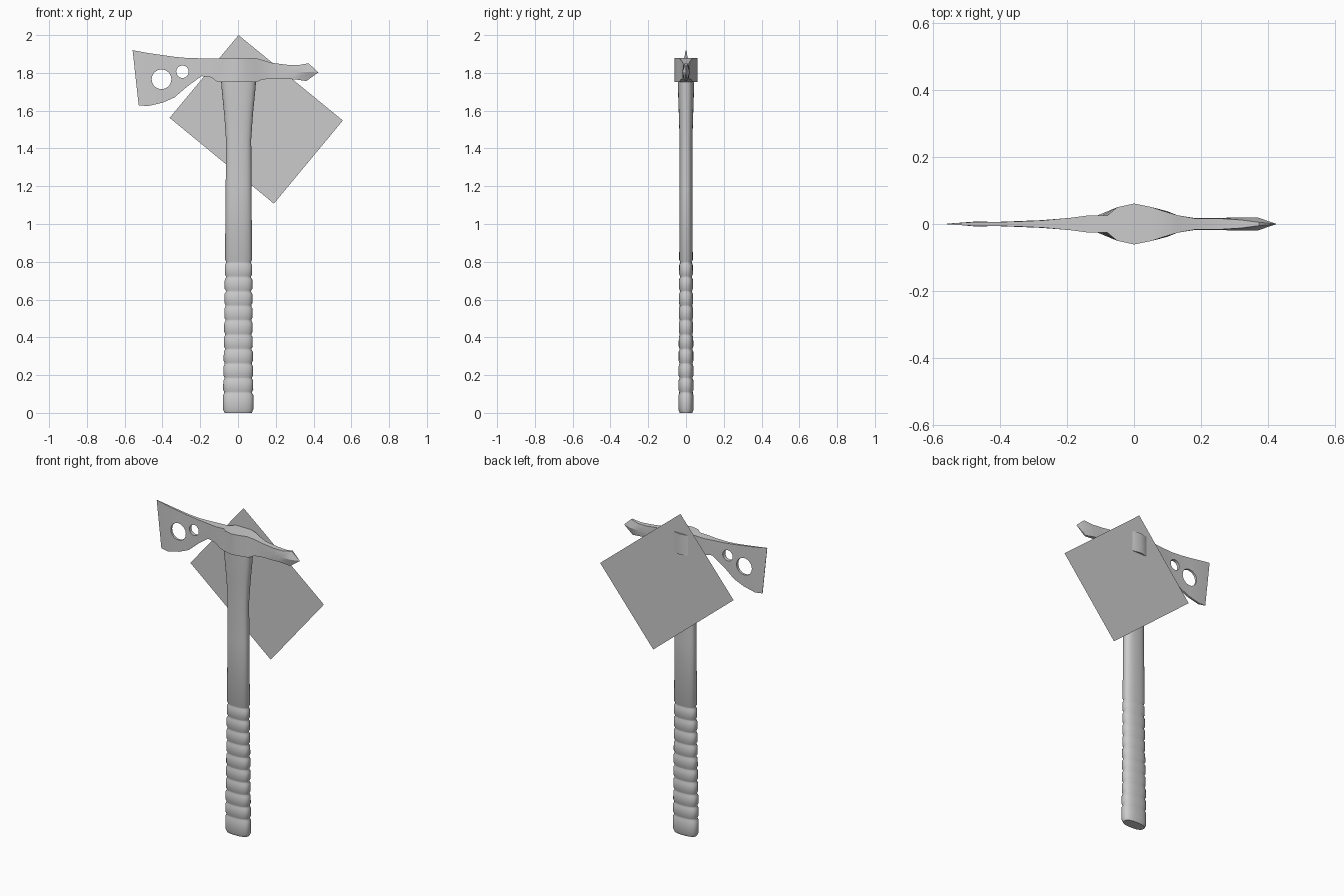
import bpy, bmesh, math
from math import cos, sin, pi

if "Cube" in bpy.data.objects:
    bpy.data.objects.remove(bpy.data.objects["Cube"])


def make_object(name, bm, smooth=True, angle=30):
    bmesh.ops.recalc_face_normals(bm, faces=bm.faces)
    me = bpy.data.meshes.new(name)
    bm.to_mesh(me)
    bm.free()
    ob = bpy.data.objects.new(name, me)
    bpy.context.collection.objects.link(ob)
    if smooth:
        bpy.ops.object.select_all(action='DESELECT')
        ob.select_set(True)
        bpy.context.view_layer.objects.active = ob
        bpy.ops.object.shade_smooth_by_angle(angle=math.radians(angle))
    return ob


def loft(name, rings, angle=30):
    """Skin closed rings of points and cap both ends."""
    bm = bmesh.new()
    loops = [[bm.verts.new(p) for p in ring] for ring in rings]
    n = len(loops[0])
    for a, b in zip(loops, loops[1:]):
        for i in range(n):
            j = (i + 1) % n
            bm.faces.new((a[i], a[j], b[j], b[i]))
    bm.faces.new(loops[0])
    bm.faces.new(loops[-1])
    bmesh.ops.remove_doubles(bm, verts=bm.verts, dist=1e-5)
    return make_object(name, bm, True, angle)


def lerp(keys, z):
    for (z0, *a), (z1, *b) in zip(keys, keys[1:]):
        if z <= z1:
            t = (z - z0) / (z1 - z0)
            return [p + (q - p) * t for p, q in zip(a, b)]
    return keys[-1][1:]


# Handle: oval shaft with ring grooves on the grip and a flare under the head
# z, half width, half depth, centre x
shape = [(0, .072, .033, .001), (.018, .08, .04, .001), (.1, .08, .04, .001),
         (.45, .075, .038, .002), (.8, .072, .036, .003), (1.2, .068, .034, .003),
         (1.45, .067, .034, .003), (1.58, .076, .038, .003), (1.7, .088, .042, .003),
         (1.80, .096, .043, .003)]
levels = [(k[0], 0) for k in shape if k[0] < .05 or k[0] > .85]
for i in range(10):
    z = .108 + i * .0765
    levels += [(z - .014, 0), (z - .004, .006), (z + .004, .006), (z + .014, 0)]


def oval(z, inset):
    w, d, cx = lerp(shape, z)
    ring = []
    for i in range(32):
        c, s = cos(2 * pi * i / 32), sin(2 * pi * i / 32)
        ring.append((cx + (w - inset) * math.copysign(abs(c) ** .8, c),
                     (d - inset * .7) * math.copysign(abs(s) ** .8, s), z))
    return ring


loft("handle", [oval(z, g) for z, g in sorted(levels)], 40)

# Head: top x, top z, bottom x, bottom z, half thickness at middle and at edges
sections = [
    (-.558, 1.92, -.526, 1.629, .001, .001),
    (-.475, 1.905, -.479, 1.624, .007, .006),
    (-.40, 1.894, -.40, 1.642, .007, .006),
    (-.336, 1.885, -.336, 1.67, .009, .008),
    (-.27, 1.879, -.27, 1.727, .012, .011),
    (-.193, 1.877, -.193, 1.783, .018, .018),
    (-.14, 1.876, -.14, 1.776, .025, .025),
    (-.08, 1.878, -.11, 1.752, .025, .025),
    (-.05, 1.88, -.05, 1.752, .05, .05),
    (0, 1.88, 0, 1.752, .061, .061),
    (.05, 1.88, .05, 1.752, .051, .051),
    (.09, 1.879, .10, 1.752, .038, .038),
    (.13, 1.868, .13, 1.766, .026, .026),
    (.18, 1.853, .18, 1.767, .018, .017),
    (.26, 1.843, .26, 1.767, .018, .016),
    (.32, 1.841, .30, 1.766, .020, .012),
    (.373, 1.851, .362, 1.757, .020, .005),
    (.425, 1.803, .425, 1.803, 0, 0),
]
rings = []
for xt, zt, xb, zb, m, e in sections:
    xm, zm = (xt + xb) / 2, (zt + zb) / 2
    rings.append([(xt, e, zt), (xm, m, zm), (xb, e, zb),
                  (xb, -e, zb), (xm, -m, zm), (xt, -e, zt)])
rings[-1] = [(p[0], 0, p[2]) for p in rings[-1]]
bm_rings = rings[:-1] + [[(.4249 + 0, y * .01, 1.803 + (z - 1.803) * .01)
                          for x, y, z in rings[-2]]]
head = loft("axe_head", bm_rings, 25)

# Two round holes through the blade
for i, (x, z, r) in enumerate([(-.405, 1.766, .052), (-.294, 1.806, .033)]):
    bpy.ops.mesh.primitive_cylinder_add(vertices=32, radius=r, depth=.3,
                                        location=(x, 0, z), rotation=(pi / 2, 0, 0))
    cutter = bpy.context.object
    cutter.name = f"hole_cutter_{i + 1}"
    cutter.hide_render = True
    cutter.hide_set(True)
    mod = head.modifiers.new(f"hole_{i + 1}", 'BOOLEAN')
    mod.object = cutter
    mod.operation = 'DIFFERENCE'
    mod.solver = 'EXACT'

# Flat square sheet behind the handle
bm = bmesh.new()
bm.faces.new([bm.verts.new((x, .05, z)) for x, z in
              [(.003, 2.0), (.555, 1.548), (.19, 1.108), (-.362, 1.562)]])
make_object("square_sheet", bm, False)
